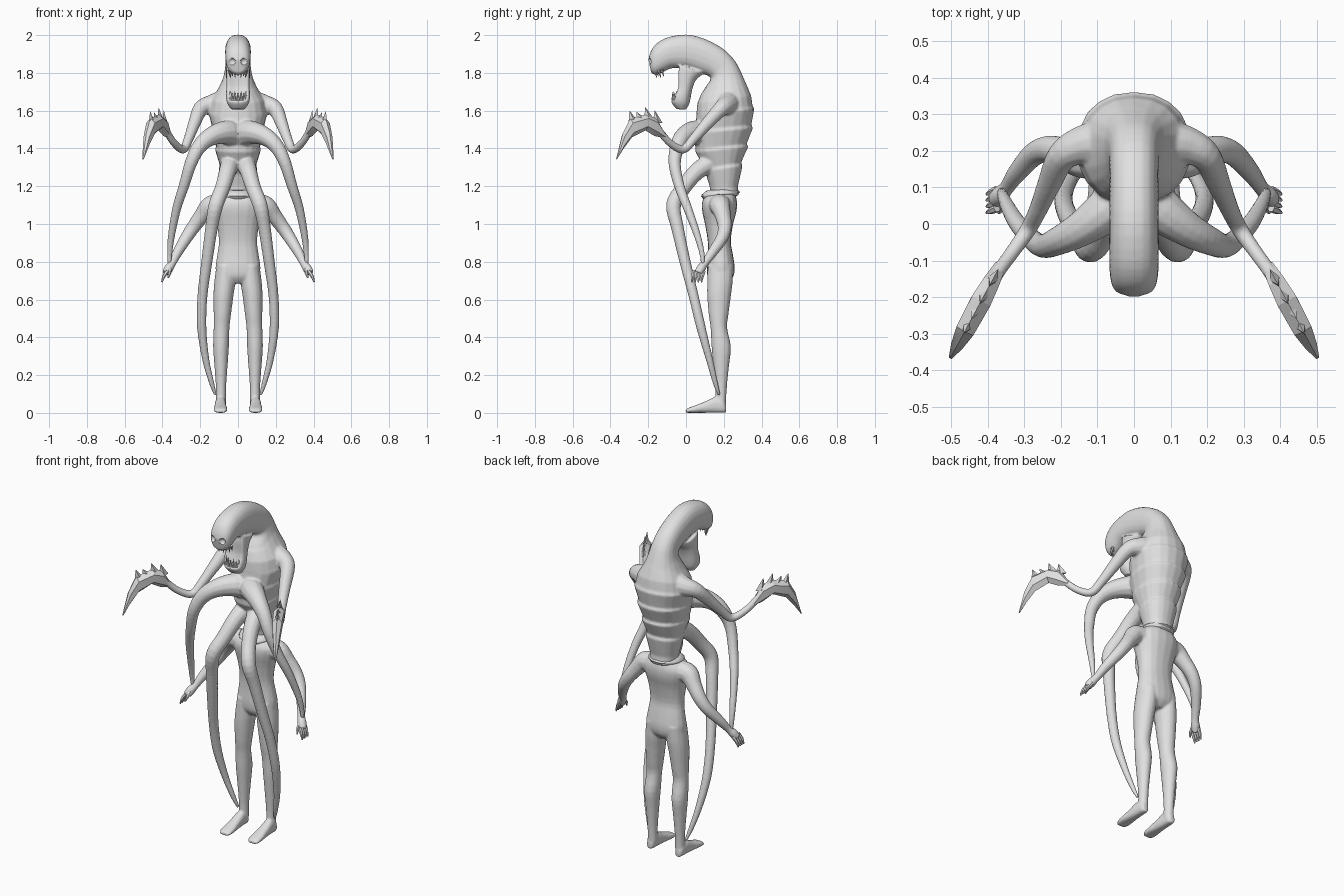
import bpy, bmesh, math
from mathutils import Vector as V

mat = bpy.data.materials.new("pale grey skin")
mat.diffuse_color = (0.75, 0.75, 0.75, 1)


def smooth(pts, n=4):
    """Catmull-Rom through tuples of any length."""
    out = []
    for i in range(len(pts) - 1):
        p = [pts[max(0, min(len(pts) - 1, i + k))] for k in (-1, 0, 1, 2)]
        for j in range(n):
            t = j / n
            out.append(tuple(0.5 * (2 * b + (c - a) * t + (2 * a - 5 * b + 4 * c - d) * t * t
                                    + (3 * b - a - 3 * c + d) * t ** 3) for a, b, c, d in zip(*p)))
    return out + [tuple(pts[-1])]


def ring(c, u, v, n=14, power=1.0, dent=0.0):
    """Closed super-ellipse; dent hollows the -u side."""
    pts = []
    for i in range(n):
        a = 2 * math.pi * i / n
        co, si = math.cos(a), math.sin(a)
        f = lambda q: math.copysign(abs(q) ** power, q)
        k = f(co)
        if co < -0.6:
            k += dent * (-co - 0.6) / 0.4
        pts.append(c + u * k + v * f(si))
    return pts


def profile_rings(rows, n=18, power=1.0, dent=0.0):
    """Rows: back y, back z, front y, front z, half width (and optional centre x)."""
    res = []
    for r in rows:
        cx = r[5] if len(r) > 5 else 0
        b, f = V((cx, r[0], r[1])), V((cx, r[2], r[3]))
        res.append(ring((b + f) / 2, (b - f) / 2, V((r[4], 0, 0)), n, power, dent))
    return res


def tube_rings(pts, n=12, steps=4):
    """Round tube through x, y, z, radius."""
    p = smooth(pts, steps) if steps > 1 else pts
    pos = [V(q[:3]) for q in p]
    res, u = [], V((0.31, 0.9, 0.2))
    for i, q in enumerate(p):
        t = (pos[min(i + 1, len(p) - 1)] - pos[max(i - 1, 0)]).normalized()
        u = (u - t * u.dot(t)).normalized()
        res.append(ring(pos[i], u * q[3], t.cross(u) * q[3], n))
    return res


def mirrored(lofts):
    return lofts + [[[V((-p.x, p.y, p.z)) for p in r] for r in rings] for rings in lofts]


def build(name, lofts, angle=50, fuse=0):
    """Skin the lofts; fuse > 0 melts them into one skin of that voxel size."""
    bm = bmesh.new()
    for rings in lofts:
        vs = [[bm.verts.new(p) for p in r] for r in rings]
        for a, b in zip(vs, vs[1:]):
            for i in range(len(a)):
                j = (i + 1) % len(a)
                bm.faces.new((a[i], a[j], b[j], b[i]))
        bm.faces.new(vs[0][::-1])
        bm.faces.new(vs[-1])
    bmesh.ops.recalc_face_normals(bm, faces=bm.faces)
    me = bpy.data.meshes.new(name)
    bm.to_mesh(me)
    bm.free()
    ob = bpy.data.objects.new(name, me)
    bpy.context.collection.objects.link(ob)
    me.materials.append(mat)
    bpy.ops.object.select_all(action='DESELECT')
    ob.select_set(True)
    bpy.context.view_layer.objects.active = ob
    bpy.ops.object.shade_smooth_by_angle(angle=math.radians(angle))
    if fuse:
        m = ob.modifiers.new("fuse", 'REMESH')
        m.mode, m.voxel_size, m.use_smooth_shade = 'VOXEL', fuse, True
        m = ob.modifiers.new("soften", 'SMOOTH')
        m.factor, m.iterations = 0.5, 5
    return ob


# creature torso with stepped ribs on the back
torso = [(.28, 1.15, .13, 1.15, .075), (.275, 1.20, .125, 1.20, .08), (.30, 1.31, .10, 1.28, .102),
         (.33, 1.41, .05, 1.38, .122), (.355, 1.51, .045, 1.48, .142), (.362, 1.61, .055, 1.57, .157),
         (.345, 1.68, .06, 1.64, .14), (.32, 1.74, .08, 1.69, .105), (.29, 1.80, .11, 1.73, .08)]
rows = []
for i, r in enumerate(torso):
    rows.append(r)
    if 2 <= i <= 5:
        rows.append((r[0] - .009, r[1] + .014, r[2], r[3] + .014, r[4] - .006))
creature = [profile_rings(rows, 20, .9)]

# neck and long skull
skull = [(.335, 1.70, .07, 1.66, .115), (.298, 1.79, .10, 1.72, .084), (.262, 1.86, .13, 1.765, .07),
         (.20, 1.925, .115, 1.785, .067), (.10, 1.98, .07, 1.80, .067), (0, 2.003, .01, 1.82, .068),
         (-.10, 1.987, -.07, 1.825, .068), (-.16, 1.952, -.12, 1.805, .066),
         (-.188, 1.91, -.16, 1.79, .057), (-.199, 1.87, -.184, 1.80, .036)]
creature.append(profile_rings(smooth(skull, 3), 20, .85))

# hanging hollow lower jaw
jaw = [(.10, 1.80, -.07, 1.85, .063), (.055, 1.765, -.065, 1.80, .063), (.035, 1.72, -.06, 1.73, .062),
       (.025, 1.67, -.078, 1.675, .064), (.017, 1.635, -.075, 1.64, .057), (0, 1.606, -.05, 1.608, .036)]
jr = smooth(jaw, 3)
creature.append(profile_rings(jr[:11], 20, .85, dent=.55) + profile_rings(jr[11:], 20, .85))

# clawed upper arms
claw_arm = tube_rings([
    (.07, .22, 1.64, .075), (.14, .215, 1.63, .056), (.197, .185, 1.61, .042), (.232, .11, 1.53, .033),
    (.262, .04, 1.45, .026), (.29, -.015, 1.395, .023), (.335, -.08, 1.425, .02),
    (.375, -.135, 1.485, .02), (.395, -.17, 1.53, .024)])

# outer and inner tentacles
outer = tube_rings([
    (.0, .12, 1.46, .075), (.06, .05, 1.485, .065), (.14, -.01, 1.465, .05), (.205, -.045, 1.41, .04),
    (.25, -.06, 1.32, .033), (.287, -.035, 1.20, .028), (.325, .01, 1.08, .024),
    (.352, .06, .94, .019), (.362, .085, .84, .014), (.362, .09, .77, .008)])
inner = tube_rings([
    (.035, .16, 1.34, .055), (.055, .06, 1.28, .046), (.082, -.015, 1.19, .041), (.117, -.066, 1.10, .04),
    (.14, -.045, .98, .034), (.165, -.005, .80, .03), (.188, .04, .62, .027),
    (.192, .08, .45, .025), (.17, .125, .28, .019), (.14, .155, .16, .014),
    (.12, .175, .095, .008)])
monster = build("creature_body", creature + mirrored([claw_arm, outer, inner]), fuse=.006)

# eye and nose sockets
sockets = []
for x, y, z, r in ((.032, -.197, 1.86, .019), (.009, -.20, 1.822, .009)):
    sockets.append([ring(V((x, y, z + r * math.cos(a))), V((r * math.sin(a), 0, 0)),
                         V((0, r * math.sin(a), 0)), 12)
                    for a in [math.pi * (k + .2) / 8.4 for k in range(9)]])
cutter = build("socket_cutter", mirrored(sockets))
cutter.hide_render = True
cutter.hide_set(True)
cut = monster.modifiers.new("sockets", 'BOOLEAN')
cut.operation = 'DIFFERENCE'
cut.object = cutter

# teeth
teeth = []
for k in range(-4, 5):
    a = k * .36
    s, c = math.sin(a), math.cos(a)
    long = .008 if k % 2 else 0
    teeth.append(tube_rings([(.047 * s, -.122 - .046 * c, 1.815, .009),
                             (.044 * s, -.112 - .046 * c, 1.782 - long, .001)], 6, 1))
    teeth.append(tube_rings([(.050 * s, -.035 - .034 * c, 1.655, .009),
                             (.048 * s, -.035 - .036 * c, 1.695 + long, .001)], 6, 1))
build("teeth", teeth)


# scythe blades with flat barbs, lying in one slanted vertical plane
def on_blade(y, z):
    return V((.375 + (-.13 - y) * .54, y, z))


side = V((.88, .475, 0))
lower = [(-.115, 1.455), (-.165, 1.465), (-.215, 1.495), (-.285, 1.46), (-.33, 1.40), (-.366, 1.342)]
upper = [(-.11, 1.475), (-.155, 1.56), (-.21, 1.58), (-.295, 1.56), (-.335, 1.48), (-.368, 1.346)]
blade = []
for lo, up, w in zip(lower, upper, (.018, .027, .033, .03, .02, .005)):
    a, b = on_blade(*lo), on_blade(*up)
    blade.append(ring((a + b) / 2, (b - a) / 2, side * w, 6))
barbs = []
for y0, z0, y1, z1 in ((-.15, 1.535, -.165, 1.60), (-.195, 1.555, -.215, 1.617),
                       (-.235, 1.555, -.26, 1.592), (-.278, 1.54, -.298, 1.598)):
    a, b = on_blade(y0, z0), on_blade(y1, z1)
    along = on_blade(-1, 0) - on_blade(0, 0)
    barbs.append([ring(p, along * k * .026, side * k * .014, 4) for p, k in ((a, 1), (b, .05))])
build("claw_blades", mirrored([blade] + barbs), 25)

# flared collar where the creature leaves the body
build("collar", [profile_rings([(.26, 1.14, .10, 1.12, .08), (.285, 1.167, .08, 1.147, .098),
                                (.283, 1.173, .083, 1.155, .097), (.26, 1.185, .11, 1.178, .08)])])

# headless human body, legs, feet and arms
body = [(.22, .685, .14, .685, .06), (.25, .72, .115, .72, .108), (.258, .77, .11, .77, .12),
        (.248, .84, .115, .84, .11), (.237, .91, .115, .91, .102), (.25, 1.0, .10, 1.0, .113),
        (.268, 1.07, .085, 1.07, .132), (.27, 1.12, .085, 1.115, .135), (.26, 1.16, .10, 1.15, .10)]
leg = [(.25, .78, .115, .78, .05, .064), (.247, .69, .112, .69, .056, .07),
       (.238, .62, .112, .62, .053, .077),
       (.225, .52, .12, .52, .046, .083), (.218, .45, .13, .45, .042, .087),
       (.238, .35, .135, .35, .042, .09), (.228, .25, .145, .25, .035, .09),
       (.216, .13, .155, .13, .027, .09), (.212, .04, .155, .04, .027, .09)]
feet = [(.213, .022, .016), (.195, .038, .026), (.15, .042, .029), (.10, .03, .032),
        (.05, .02, .037), (.015, .014, .036), (-.002, .009, .026)]
foot = [ring(V((.093, y, h)), V((0, 0, h)), V((w, 0, 0)), 14, .8) for y, h, w in feet]
arm = tube_rings([
    (.09, .18, 1.10, .06), (.145, .18, 1.095, .055), (.19, .195, 1.045, .043), (.235, .205, .985, .037),
    (.275, .19, .925, .033), (.32, .14, .85, .027), (.348, .10, .793, .021), (.366, .08, .765, .025),
    (.382, .065, .738, .022)])
build("host_body", [profile_rings(smooth(body, 3), 18, .9)]
      + mirrored([profile_rings(smooth(leg, 3), 16), foot, arm]), fuse=.006)

# fingers and thumbs
fingers = [tube_rings([(.375, y + .008, .75, .011), (.393, y, .722, .009), (.403, y - .004, .692, .004)], 6, 2)
           for y in (.035, .052, .069, .086)]
fingers.append(tube_rings([(.36, .07, .765, .011), (.362, .045, .74, .009), (.37, .03, .715, .004)], 6, 2))
build("host_fingers", mirrored(fingers))
